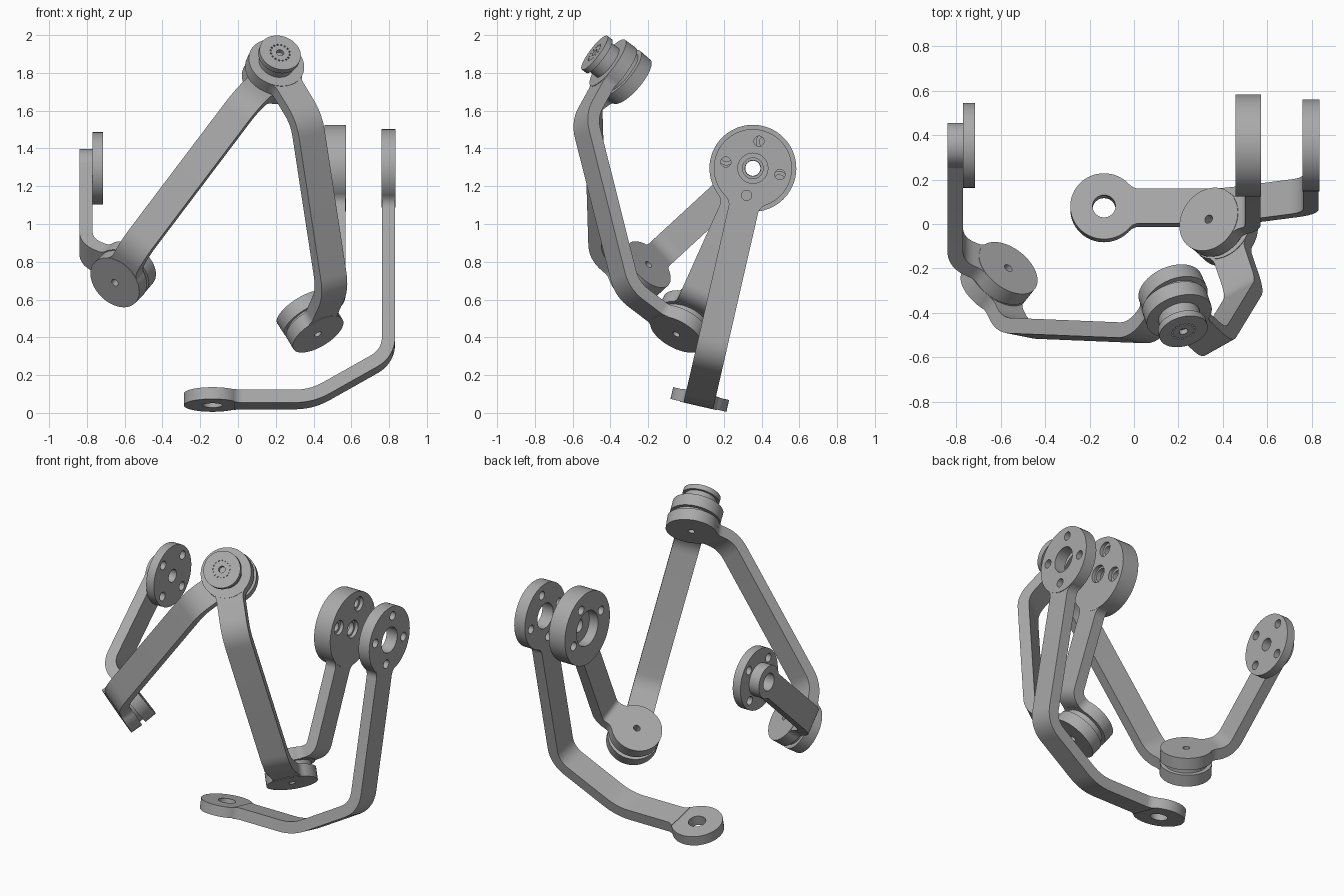
import bpy, bmesh
from math import sin, cos, pi, sqrt
from mathutils import Vector, Matrix

cube = bpy.data.objects.get("Cube")
if cube:
    bpy.data.objects.remove(cube, do_unlink=True)

grey = bpy.data.materials.new("machined_grey")
grey.use_nodes = True
grey.diffuse_color = (0.4, 0.4, 0.4, 1)
grey.node_tree.nodes["Principled BSDF"].inputs["Base Color"].default_value = (0.4, 0.4, 0.4, 1)

THICK = 0.07     # strap thickness
HALF = 0.08      # half the strap width
parts = []


def add_object(name, mesh, matrix):
    mesh.materials.clear()
    mesh.materials.append(grey)
    obj = bpy.data.objects.new(name, mesh)
    obj.matrix_world = matrix
    bpy.context.collection.objects.link(obj)
    parts.append(obj)
    return obj


def frame(origin, z_axis, side):
    """Arm frame: z runs along the arm, y is across the strap."""
    z = Vector(z_axis).normalized()
    y = Vector(side)
    y = (y - z * y.dot(z)).normalized()
    x = y.cross(z)
    m = Matrix((x, y, z)).transposed().to_4x4()
    m.translation = Vector(origin)
    return m


def ring(angles, dist, radius):
    """Bolt holes at quarter-turn style angles measured from the arm direction."""
    return [(dist * sin(a), dist * cos(a), radius) for a in angles]


def plate(name, centre, axis, up, radius, thick, holes=()):
    """Round plate with holes through it, made from a filled 2D curve."""
    curve = bpy.data.curves.new(name, 'CURVE')
    curve.dimensions = '2D'
    curve.fill_mode = 'BOTH'
    curve.extrude = thick / 2
    for cx, cy, r in [(0, 0, radius)] + list(holes):
        n = 64 if r > 0.09 else 24 if r > 0.01 else 8
        spline = curve.splines.new('POLY')
        spline.points.add(n - 1)
        spline.use_cyclic_u = True
        for i, p in enumerate(spline.points):
            a = 2 * pi * i / n
            p.co = (cx + r * cos(a), cy + r * sin(a), 0, 1)
    temp = bpy.data.objects.new(name + "_outline", curve)
    bpy.context.collection.objects.link(temp)
    bpy.context.view_layer.update()
    graph = bpy.context.evaluated_depsgraph_get()
    mesh = bpy.data.meshes.new_from_object(temp.evaluated_get(graph))
    bpy.data.objects.remove(temp, do_unlink=True)
    bm = bmesh.new()
    bm.from_mesh(mesh)
    bmesh.ops.remove_doubles(bm, verts=bm.verts, dist=1e-5)
    bmesh.ops.recalc_face_normals(bm, faces=bm.faces)
    bm.to_mesh(mesh)
    bm.free()
    a = Vector(axis).normalized()
    u = Vector(up)
    u = (u - a * u.dot(a)).normalized()
    m = Matrix((u.cross(a), u, a)).transposed().to_4x4()
    m.translation = Vector(centre)
    return add_object(name, mesh, m)


def neck(p, q, radius, f):
    """Strap samples flaring out to meet a round end plate at p."""
    d = (q - p).normalized()
    t0 = sqrt((radius + f) ** 2 - (HALF + f) ** 2)
    t1 = t0 * radius / (radius + f)
    ts = [t1 + (t0 - t1) * i / 6 for i in range(7)]
    return [(p + d * t, HALF + f - sqrt(max(f * f - (t - t0) ** 2, 0))) for t in ts]


def strap(name, m, path, r0, r1, cut, f0=0.06):
    """Bent flat strap following a path in the arm's xz plane."""
    pts = [Vector(p) for p in path]
    samples = neck(pts[0], pts[1], r0, f0)
    for a, b, c in zip(pts, pts[1:], pts[2:]):
        s, e = b + (a - b).normalized() * cut, b + (c - b).normalized() * cut
        for i in range(11):
            t = i / 10
            samples.append((s * (1 - t) ** 2 + b * 2 * t * (1 - t) + e * t * t, HALF))
    samples += reversed(neck(pts[-1], pts[-2], r1, 0.06))
    bm = bmesh.new()
    rings = []
    for i, (p, h) in enumerate(samples):
        d = samples[min(i + 1, len(samples) - 1)][0] - samples[max(i - 1, 0)][0]
        n = Vector((-d.y, d.x)).normalized() * THICK / 2
        rings.append([bm.verts.new((p.x + s * n.x, k * h, p.y + s * n.y))
                      for s, k in ((1, 1), (1, -1), (-1, -1), (-1, 1))])
    for a, b in zip(rings, rings[1:]):
        for i in range(4):
            j = (i + 1) % 4
            bm.faces.new((a[i], a[j], b[j], b[i]))
    bm.faces.new(rings[0])
    bm.faces.new(rings[-1])
    bmesh.ops.recalc_face_normals(bm, faces=bm.faces)
    mesh = bpy.data.meshes.new(name)
    bm.to_mesh(mesh)
    bm.free()
    add_object(name, mesh, m)


def end_plate(name, m, p, q, radius, thick, holes):
    """Round end of a strap at p, lying flat with the strap that leads to q."""
    d = (Vector(q) - Vector(p)).normalized()
    rot = m.to_3x3()
    centre = m @ Vector((p[0], 0, p[1]))
    plate(name, centre, rot @ Vector((-d.y, 0, d.x)), rot @ Vector((d.x, 0, d.y)),
          radius, thick, holes)
    return centre


def spacer(name, a, b):
    plate(name, (a + b) / 2, b - a, (0.3, 0.5, 0.1), 0.13, 0.045)


X = (1, 0, 0)
ACROSS = (0, 1, 0)
QUARTERS = [i * pi / 2 for i in range(4)]
PIN = [(0, 0, 0.02)]
JOINT = 0.152     # joint plate radius
JT = 0.076        # joint plate thickness
SHOULDER = Vector((0, 0.354, 1.295))

# Base arm: ring foot, bent strap, outer shoulder plate
foot = Vector((0, 0.073, 0.071))
base = frame(foot, SHOULDER - foot, ACROSS)
reach = (SHOULDER - foot).length
path = [(-0.135, 0), (0.39, 0), (0.797, 0.235), (0.797, reach)]
strap("base_arm", base, path, JOINT, 0.207, 0.09)
end_plate("base_ring", base, path[0], path[1], JOINT, 0.064, [(0, 0, 0.052)])
end_plate("base_shoulder_plate", base, path[3], path[2], 0.207, 0.076,
          [(0, 0, 0.08)] + ring(QUARTERS, 0.147, 0.027))

# Left upper arm: thick stepped shoulder hub, strap, elbow plate
left = frame(SHOULDER, (0, 0.41, 0.912), ACROSS)
path = [(0.535, 0), (0.535, -0.739), (0.355, -0.843)]
strap("left_upper_arm", left, path, 0.23, JOINT, 0.045)
left_elbow = end_plate("left_elbow_plate", left, path[2], path[1], JOINT, JT, PIN)
up = left.col[2].xyz
bolts = [QUARTERS[i] for i in (0, 1, 3)]
for name, x0, x1, bore, bolt in (("outer", 0.55, 0.572, 0.055, 0.045),
                                 ("middle", 0.52, 0.55, 0.042, 0.028),
                                 ("inner", 0.457, 0.52, 0.11, 0.028)):
    plate("left_shoulder_" + name, SHOULDER + Vector(((x0 + x1) / 2, 0, 0)), X, up,
          0.23, x1 - x0, [(0, 0, bore)] + ring(bolts, 0.153, bolt))

# Right upper arm: small hub, bolted flange, strap, elbow plate
right = frame(SHOULDER, (0, 0.735, 0.678), ACROSS)
path = [(-0.805, 0), (-0.805, -0.657), (-0.585, -0.784)]
strap("right_upper_arm", right, path, 0.102, JOINT, 0.08, 0.01)
end_plate("right_shoulder_hub", right, path[0], path[1], 0.102, THICK, [(0, 0, 0.055)])
right_elbow = end_plate("right_elbow_plate", right, path[2], path[1], JOINT, JT, PIN)
plate("right_shoulder_flange", SHOULDER + Vector((-0.743, 0, 0)), X, right.col[2].xyz,
      0.191, 0.055, [(0, 0, 0.04)] + ring(QUARTERS, 0.14, 0.027))


# Long forearms, each bent by 45 degrees at both ends, meeting at the top joint
def forearm(side, start, end, across, bend, elbow):
    m = frame(start, end - start, across)
    length = (end - start).length
    c = bend / sqrt(2)
    path = [(0, 0), (c, c), (c, length - c), (0, length)]
    strap(side + "_forearm", m, path, JOINT, JOINT, 0.08)
    low = end_plate(side + "_forearm_elbow", m, path[0], path[1], JOINT, JT, PIN)
    top = end_plate(side + "_forearm_top", m, path[3], path[2], JOINT, JT, PIN)
    spacer(side + "_elbow_spacer", low, elbow)
    return top


left_top = forearm("left", Vector((0.406, -0.036, 0.445)), Vector((0.194, -0.385, 1.832)),
                   (0.827, 0.452, 0.318), 0.36, left_elbow)
right_top = forearm("right", Vector((-0.632, -0.282, 0.709)), Vector((0.176, -0.315, 1.778)),
                    (0.827, -0.158, -0.534), 0.26, right_elbow)
spacer("top_spacer", left_top, right_top)

# Tool mount on the front of the top joint
front = Vector((0.23, -0.775, 0.587)).normalized()
side = Vector((0.9, 0.3, 0.1))
plate("mount_neck", left_top + front * 0.066, front, side, 0.096, 0.075)
plate("mount_flange", left_top + front * 0.108, front, side, 0.112, 0.024, PIN)
dots = ring([i * pi / 8 for i in range(16)], 0.052, 0.005)
plate("mount_face", left_top + front * 0.124, front, side, 0.112, 0.008, PIN + dots)

# Smooth round walls, keep sharp rims
bpy.ops.object.select_all(action='DESELECT')
for obj in parts:
    obj.select_set(True)
bpy.context.view_layer.objects.active = parts[0]
bpy.ops.object.shade_smooth_by_angle()
